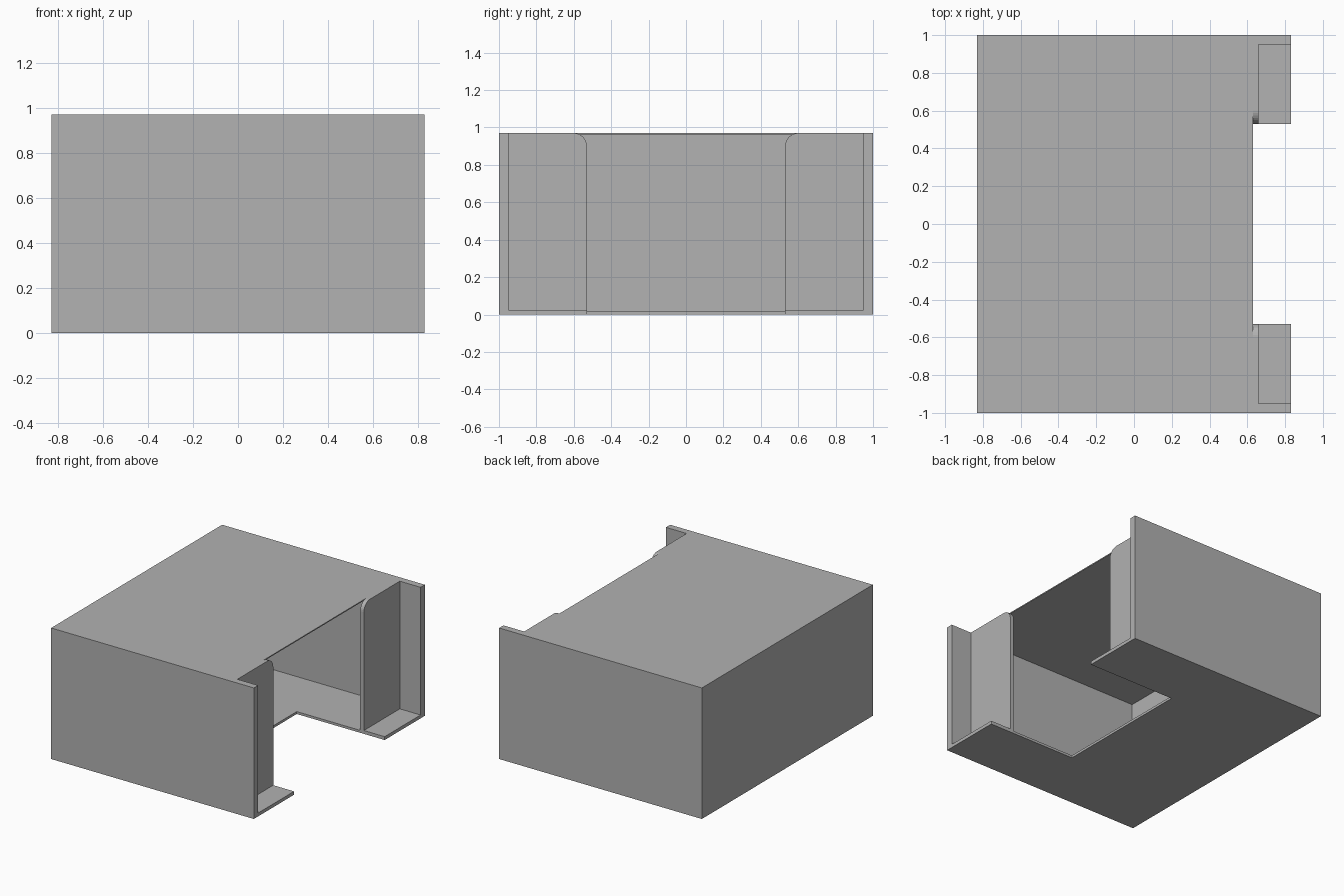
import bpy, bmesh, math

cube = bpy.data.objects.get("Cube")
if cube:
    bpy.data.objects.remove(cube, do_unlink=True)

grey = bpy.data.materials.new("plain_grey")
grey.use_nodes = True
colour = (0.445, 0.445, 0.445, 1)
grey.diffuse_color = colour
grey.node_tree.nodes["Principled BSDF"].inputs["Base Color"].default_value = colour

X, Y, Z = 0.83, 1.0, 0.97        # half depth, half width, height
LIP_BACK, LIP_FRONT = 0.63, 0.66  # upright lips beside the opening
GAP, RADIUS = 0.53, 0.07          # half width of the opening, corner rounding


def prism(name, profile, x0, x1):
    """Extrude a (y, z) profile along x."""
    bm = bmesh.new()
    face = bm.faces.new([bm.verts.new((x0, y, z)) for y, z in profile])
    moved = bmesh.ops.extrude_face_region(bm, geom=[face])["geom"]
    bmesh.ops.translate(bm, vec=(x1 - x0, 0, 0),
                        verts=[v for v in moved if isinstance(v, bmesh.types.BMVert)])
    bmesh.ops.recalc_face_normals(bm, faces=bm.faces)
    mesh = bpy.data.meshes.new(name)
    bm.to_mesh(mesh)
    bm.free()
    mesh.materials.append(grey)
    obj = bpy.data.objects.new(name, mesh)
    bpy.context.collection.objects.link(obj)
    return obj


def block(name, x0, x1, half_y, z0, z1):
    return prism(name, [(-half_y, z0), (half_y, z0), (half_y, z1), (-half_y, z1)], x0, x1)


# Outer body
body = block("open_box", -X, X, Y, 0, Z)

# Opening between the lips, flaring outward in a quarter round at the top
right_edge = [(GAP, -0.1)]
for i in range(9):
    a = math.pi / 2 * i / 8
    right_edge.append((GAP + RADIUS * (1 - math.cos(a)), Z - RADIUS + RADIUS * math.sin(a)))
right_edge.append((GAP + RADIUS, Z + 0.1))
outline = right_edge + [(-y, z) for y, z in reversed(right_edge)]

cutters = [
    block("mouth_cutter", LIP_FRONT, X + 0.1, 0.95, 0.025, Z + 0.1),
    prism("opening_cutter", outline, LIP_BACK, X + 0.2),
    block("cavity_cutter", -X + 0.02, LIP_BACK, 0.985, 0.018, Z - 0.008),
    block("floor_notch_cutter", 0.11, X + 0.3, GAP, -0.2, 0.1),
]
for cutter in cutters:
    cutter.hide_render = True
    mod = body.modifiers.new(cutter.name, "BOOLEAN")
    mod.operation = "DIFFERENCE"
    mod.solver = "EXACT"
    mod.object = cutter

# Bake the cuts and drop the cutters
depsgraph = bpy.context.evaluated_depsgraph_get()
result = bpy.data.meshes.new_from_object(body.evaluated_get(depsgraph))
body.modifiers.clear()
body.data = result
for cutter in cutters:
    bpy.data.objects.remove(cutter, do_unlink=True)
